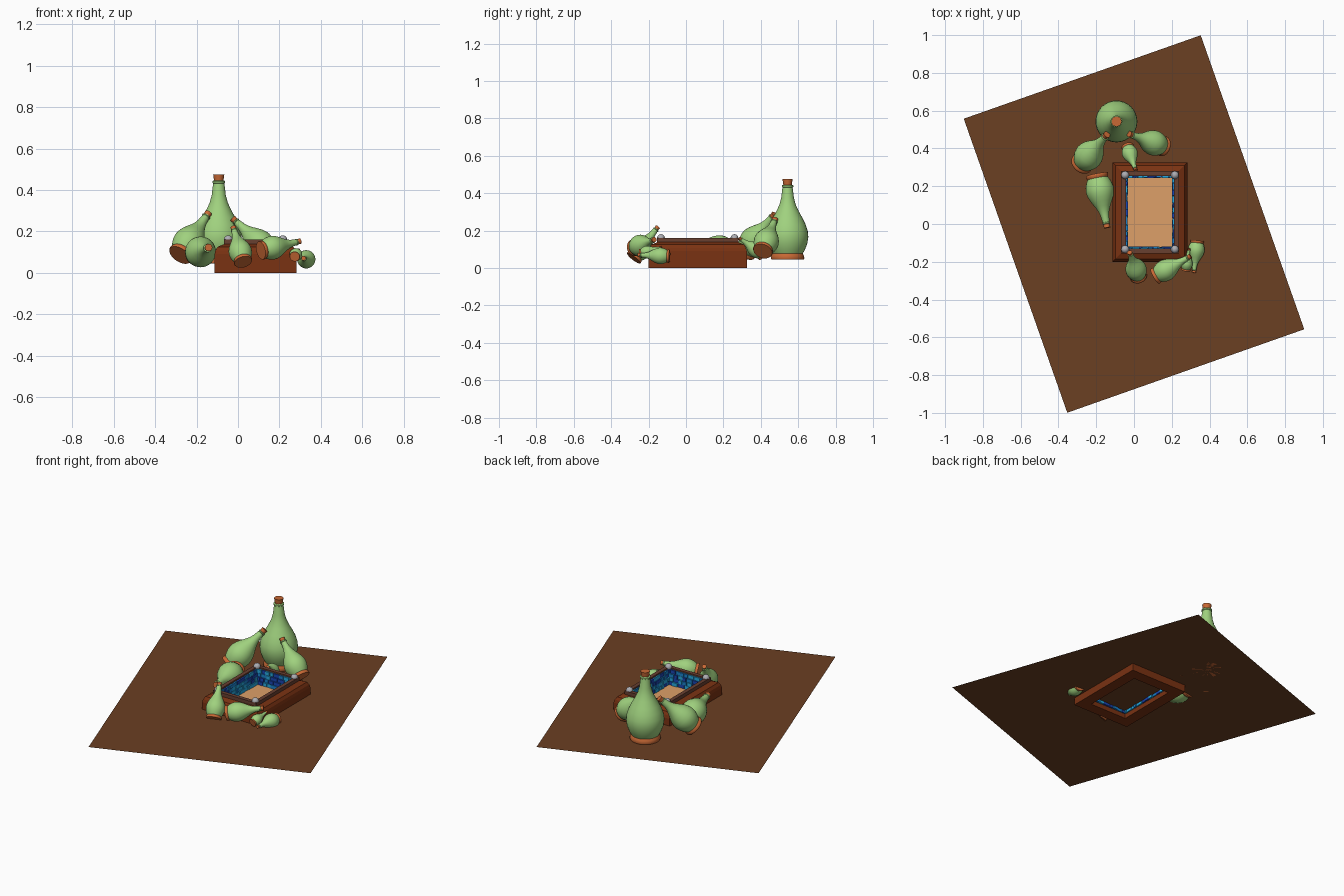
import bpy, bmesh, math, random
from mathutils import Vector, Matrix

if "Cube" in bpy.data.objects:
    bpy.data.objects.remove(bpy.data.objects["Cube"])

random.seed(4)


def material(name, r, g, b):
    m = bpy.data.materials.new(name)
    m.diffuse_color = (r, g, b, 1)
    m.use_nodes = True
    m.node_tree.nodes["Principled BSDF"].inputs["Base Color"].default_value = m.diffuse_color
    return m


GREEN = material("green_glass", 0.35, 0.64, 0.21)
CORK = material("cork_orange", 0.58, 0.14, 0.035)
EARTH = material("earth", 0.147, 0.05, 0.016)
WOOD = material("wood", 0.195, 0.032, 0.006)
RAIL = material("rail_wood", 0.14, 0.05, 0.03)
SAND = material("sand", 0.73, 0.35, 0.14)
METAL = material("metal", 0.42, 0.42, 0.45)
BLUES = [material("blue_%d" % i, *c) for i, c in enumerate(
    [(0.01, 0.22, 0.6), (0.01, 0.06, 0.45), (0.02, 0.4, 0.75)])]


def finish(name, bm, mats, smooth=False):
    bmesh.ops.recalc_face_normals(bm, faces=bm.faces)
    me = bpy.data.meshes.new(name)
    bm.to_mesh(me)
    bm.free()
    for m in mats:
        me.materials.append(m)
    ob = bpy.data.objects.new(name, me)
    bpy.context.collection.objects.link(ob)
    if smooth:
        bpy.ops.object.select_all(action='DESELECT')
        ob.select_set(True)
        bpy.context.view_layer.objects.active = ob
        bpy.ops.object.shade_smooth_by_angle(angle=math.radians(40))
    return ob


def lathe(bm, profile, mat, n=32):
    """Revolve (radius, z) points around z; zero radius closes the end."""
    prev = None
    for r, z in profile:
        if r == 0:
            ring = [bm.verts.new((0, 0, z))] * n
        else:
            ring = [bm.verts.new((r * math.cos(2 * math.pi * i / n),
                                  r * math.sin(2 * math.pi * i / n), z)) for i in range(n)]
        if prev:
            for i in range(n):
                j = (i + 1) % n
                vs = list(dict.fromkeys([prev[i], prev[j], ring[j], ring[i]]))
                bm.faces.new(vs).material_index = mat
        prev = ring


FOOT = [(0, 0), (0.086, 0), (0.09, 0.008), (0.087, 0.022), (0.08, 0.036), (0, 0.036)]
BODY = [(0, 0.03), (0.08, 0.03), (0.094, 0.055), (0.106, 0.088), (0.111, 0.122),
        (0.108, 0.152), (0.097, 0.187), (0.08, 0.222), (0.06, 0.258), (0.044, 0.293),
        (0.034, 0.33), (0.028, 0.38), (0.027, 0.386), (0.031, 0.389), (0.031, 0.397),
        (0.027, 0.4), (0, 0.4)]
STOPPER = [(0, 0.395), (0.022, 0.395), (0.027, 0.43), (0, 0.43)]


def bottle(name, base, tip):
    """Bottle standing at base with its stopper ending at tip."""
    base, axis = Vector(base), Vector(tip) - Vector(base)
    bm = bmesh.new()
    lathe(bm, FOOT, 1)
    lathe(bm, BODY, 0)
    lathe(bm, STOPPER, 1)
    ob = finish(name, bm, [GREEN, CORK], True)
    ob.matrix_world = (Matrix.Translation(base) @ axis.to_track_quat('Z', 'Y').to_matrix().to_4x4()
                       @ Matrix.Scale(axis.length / 0.43, 4))


# Ground sheet
bm = bmesh.new()
bmesh.ops.create_grid(bm, x_segments=1, y_segments=1, size=0.5)
bm.transform(Matrix.Translation((0, 0, 0.045)) @ Matrix.Rotation(math.radians(19.4), 4, 'Z')
             @ Matrix.Diagonal((1.33, 1.65, 1, 1)))
finish("ground_sheet", bm, [EARTH])

# Planter box: rectangular profiles swept with mitred corners
CX, CY, HX, HY = 0.0845, 0.0625, 0.1975, 0.2625


def frame(name, profile, mat):
    bm = bmesh.new()
    rings = [[bm.verts.new((CX + sx * (HX - d), CY + sy * (HY - d), z))
              for sx, sy in ((-1, -1), (1, -1), (1, 1), (-1, 1))] for d, z in profile]
    for k, a in enumerate(rings):
        b = rings[(k + 1) % len(rings)]
        for i in range(4):
            j = (i + 1) % 4
            bm.faces.new((a[i], a[j], b[j], b[i]))
    finish(name, bm, [mat])


frame("box_moulding", [(0, 0), (0, 0.09), (0.004, 0.108), (0.014, 0.125), (0.045, 0.138),
                       (0.07, 0.138), (0.07, 0)], WOOD)
frame("box_rail", [(0.045, 0.136), (0.045, 0.16), (0.07, 0.16), (0.07, 0.136)], RAIL)

# Sand bed
bm = bmesh.new()
bmesh.ops.create_grid(bm, x_segments=1, y_segments=1, size=1)
bm.transform(Matrix.Translation((CX, CY, 0.052)) @ Matrix.Diagonal((HX - 0.07, HY - 0.07, 1, 1)))
finish("sand_bed", bm, [SAND])

# Corner posts with round caps
for i, (sx, sy) in enumerate(((-1, -1), (1, -1), (1, 1), (-1, 1))):
    bm = bmesh.new()
    lathe(bm, [(0, 0.03), (0.014, 0.03), (0.014, 0.15), (0, 0.15)], 0, 16)
    bmesh.ops.create_uvsphere(bm, u_segments=16, v_segments=10, radius=0.021,
                              matrix=Matrix.Translation((0, 0, 0.16)))
    bm.transform(Matrix.Translation((CX + sx * (HX - 0.066), CY + sy * (HY - 0.066), 0)))
    finish("corner_post_%d" % i, bm, [METAL], True)

# Blue stone lining: uneven blocks laid in rows on the four inner walls
bm = bmesh.new()
for side in range(4):
    along, across = (HX - 0.07, HY - 0.07) if side % 2 == 0 else (HY - 0.07, HX - 0.07)
    turn = Matrix.Translation((CX, CY, 0)) @ Matrix.Rotation(side * math.pi / 2, 4, 'Z')
    for row in range(5):
        u = -along
        while u < along - 0.005:
            w = min(random.uniform(0.022, 0.05), along - u)
            t = random.uniform(0.007, 0.013)
            m = (turn @ Matrix.Translation((u + w / 2, -across + t / 2 - 0.001, 0.04 + row * 0.025))
                 @ Matrix.Diagonal((w - 0.003, t, 0.022, 1)))
            vs = bmesh.ops.create_cube(bm, size=1, matrix=m)["verts"]
            c = random.randrange(3)
            for f in {f for v in vs for f in v.link_faces}:
                f.material_index = c
            u += w
finish("stone_lining", bm, BLUES)

# Bottles
for name, base, tip in (
        ("large_bottle", (-0.093, 0.543, 0.045), (-0.093, 0.543, 0.475)),
        ("back_left_bottle", (-0.28, 0.315, 0.085), (-0.143, 0.474, 0.288)),
        ("back_right_bottle", (0.158, 0.41, 0.09), (-0.025, 0.476, 0.262)),
        ("back_small_bottle", (-0.035, 0.412, 0.07), (0.009, 0.285, 0.16)),
        ("left_lying_bottle", (-0.197, 0.262, 0.092), (-0.142, -0.02, 0.122)),
        ("front_left_bottle", (0.025, -0.28, 0.052), (-0.023, -0.15, 0.22)),
        ("front_middle_bottle", (0.11, -0.277, 0.108), (0.3, -0.17, 0.152)),
        ("front_right_bottle", (0.335, -0.088, 0.063), (0.317, -0.258, 0.07)),
        ("front_tiny_bottle", (0.274, -0.245, 0.078), (0.292, -0.13, 0.11))):
    bottle(name, base, tip)
